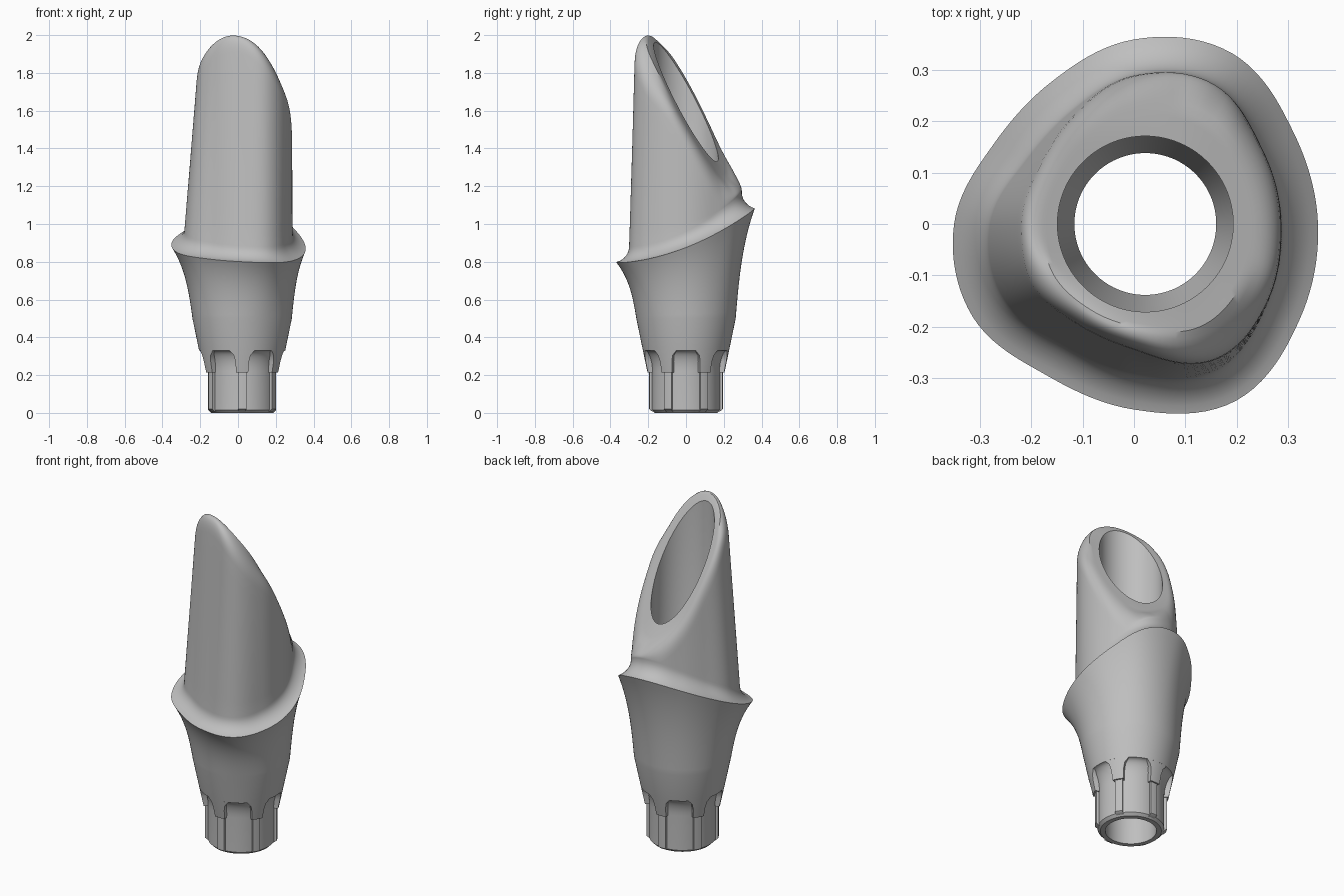
import bpy, bmesh, math
from mathutils import Vector

if "Cube" in bpy.data.objects:
    bpy.data.objects.remove(bpy.data.objects["Cube"])

N = 120                      # points round every ring
AXIS = Vector((0.022, 0, 0))  # centre of the screw channel
BORE, HOLE = 0.171, 0.138

metal = bpy.data.materials.new("satin grey metal")
metal.use_nodes = True
metal.diffuse_color = (0.52, 0.52, 0.52, 1)
metal.node_tree.nodes["Principled BSDF"].inputs["Base Color"].default_value = (0.52, 0.52, 0.52, 1)

# Rounded-triangle outlines: radius every 30 degrees from +x
MARGIN = [.358, .358, .383, .359, .320, .314, .350, .362, .340, .361, .397, .372]
POST_TOP = [.285, .296, .316, .264, .205, .190, .205, .226, .224, .246, .305, .300]


def radius(table, a):
    """Closed smooth curve through the table."""
    f = (a / math.tau * 12) % 12
    i, t = int(f), f - int(f)
    p, q, r, s = (table[(i + k) % 12] for k in (-1, 0, 1, 2))
    return q + 0.5 * t * (r - p + t * (2*p - 5*q + 4*r - s + t * (3*(q - r) + s - p)))


def polar(r, a, z=0.0):
    return Vector((r * math.cos(a), r * math.sin(a), z))


def add_mesh(name, bm):
    mesh = bpy.data.meshes.new(name)
    bm.to_mesh(mesh)
    bm.free()
    obj = bpy.data.objects.new(name, mesh)
    bpy.context.collection.objects.link(obj)
    mesh.materials.append(metal)
    bpy.ops.object.select_all(action='DESELECT')
    obj.select_set(True)
    bpy.context.view_layer.objects.active = obj
    bpy.ops.object.shade_smooth_by_angle(angle=math.radians(40))
    return obj


def loft(name, column):
    """column(angle) gives the points of one vertical strip."""
    bm = bmesh.new()
    cols = [[bm.verts.new(p) for p in column(math.tau * i / N)] for i in range(N)]
    for i, a in enumerate(cols):
        b = cols[(i + 1) % N]
        for k in range(len(a) - 1):
            bm.faces.new((a[k], b[k], b[k + 1], a[k + 1]))
    return add_mesh(name, bm)


def revolve(name, profile):
    return loft(name, lambda a: [AXIS + polar(r, a, z) for r, z in profile])


def margin_point(a):
    p = polar(radius(MARGIN, a), a)
    p.z = 0.89 + 0.39 * p.y + 0.4 * p.y ** 2 - 0.04 * p.x
    return p


def cut_height(p):
    """Slanted top face, limited by the rounded crest."""
    slope = 1.66 - 1.75 * p.y - 0.6 * p.x + 5 * max(0, p.y - 0.15) ** 2
    crest = 2.01 - 3.8 * (p.x + 0.02) ** 2
    h = 0.06
    k = max(h - abs(slope - crest), 0) / h
    return min(slope, crest) - k * k * h / 4


def shelf_point(a, s):
    m = margin_point(a)
    r = radius(MARGIN, a) - 0.07 * (1 - (1 - s) ** 2)
    return polar(r, a, m.z + 0.085 * s ** 1.3)


def wall_point(a, z):
    base = shelf_point(a, 1)
    t = max(0, (z - base.z) / (1.88 - base.z))
    r0 = radius(MARGIN, a) - 0.07
    return polar(r0 + (radius(POST_TOP, a) - r0) * t, a, z)


def bore_edge(a):
    p = AXIS + polar(BORE, a)
    p.z = cut_height(p)
    return p


# Flared body between the connection and the sloping margin
def body_column(a):
    low = AXIS + polar(0.263, a, 0.5)
    m = margin_point(a)
    pts = [AXIS + polar(0.228, a, 0.33)]
    for k in range(17):
        t = k / 16
        p = low.lerp(m, 0.5 * t + 0.5 * t ** 3)
        p.z = low.z + (m.z - low.z) * t
        pts.append(p)
    return pts


# Post: concave shelf, tapered wall, rounded rim and slanted face
def post_column(a):
    pts = [shelf_point(a, k / 8) for k in range(9)]
    base = pts[-1]
    z = 1.6
    for _ in range(12):
        z = cut_height(wall_point(a, z))
    edge = wall_point(a, max(z, base.z + 0.03))
    start = wall_point(a, max(edge.z - 0.1, base.z + 0.01))
    inner = bore_edge(a)
    end = edge.lerp(inner, 0.55)
    end.z = max(cut_height(end), min(edge.z, inner.z))
    pts += [wall_point(a, base.z + (start.z - base.z) * k / 10) for k in range(1, 11)]
    for k in range(1, 9):
        t = k / 8
        pts.append(start * (1 - t) ** 2 + edge * (2 * t * (1 - t)) + end * t * t)
    for k in range(1, 5):
        p = end.lerp(inner, k / 4)
        if k < 4:
            p.z = 0.5 * (p.z + max(cut_height(p), min(end.z, inner.z)))
        pts.append(p)
    return pts


# Screw channel with its conical seat
def channel_column(a):
    steps = [(BORE, 0.65), (HOLE, 0.55), (HOLE, 0.0)]
    return [bore_edge(a)] + [AXIS + polar(r, a, z) for r, z in steps]


loft("flared_body", body_column)
loft("post", post_column)
loft("screw_channel", channel_column)

# Connection cylinder with a cove under the body
cove = [(0.228 - 0.048 * math.cos(k * math.pi / 16),
         0.22 + 0.11 * math.sin(k * math.pi / 16)) for k in range(9)]
revolve("connection", [(HOLE, 0), (0.165, 0), (0.18, 0.015)] + cove)


def sector(name, angle, levels, inner):
    """Curved block; each level is height, radius, half width in degrees."""
    bm = bmesh.new()
    rings = []
    for z, r, half in levels:
        h = math.radians(half)
        arc = [angle + h * (k / 3 - 1) for k in range(7)]
        ring = [polar(r, b, z) for b in arc] + [polar(inner, b, z) for b in reversed(arc)]
        rings.append([bm.verts.new(AXIS + p) for p in ring])
    for a, b in zip(rings, rings[1:]):
        for i in range(len(a)):
            j = (i + 1) % len(a)
            bm.faces.new((a[i], a[j], b[j], b[i]))
    bm.faces.new(rings[0][::-1])
    bm.faces.new(rings[-1])
    bmesh.ops.recalc_face_normals(bm, faces=bm.faces)
    return add_mesh(name, bm)


# Six indexing ribs, each under a widening lug
for n in range(6):
    ang = math.radians(60 * n - 90)
    sector(f"rib_{n + 1}", ang, [(0.008, 0.18, 6.5), (0.02, 0.195, 6.5), (0.22, 0.195, 6.5)], 0.16)
    sector(f"lug_{n + 1}", ang, [(0.215, 0.204, 9), (0.27, 0.2155, 9.5),
                                 (0.305, 0.2228, 11.5), (0.33, 0.228, 17)], 0.165)
